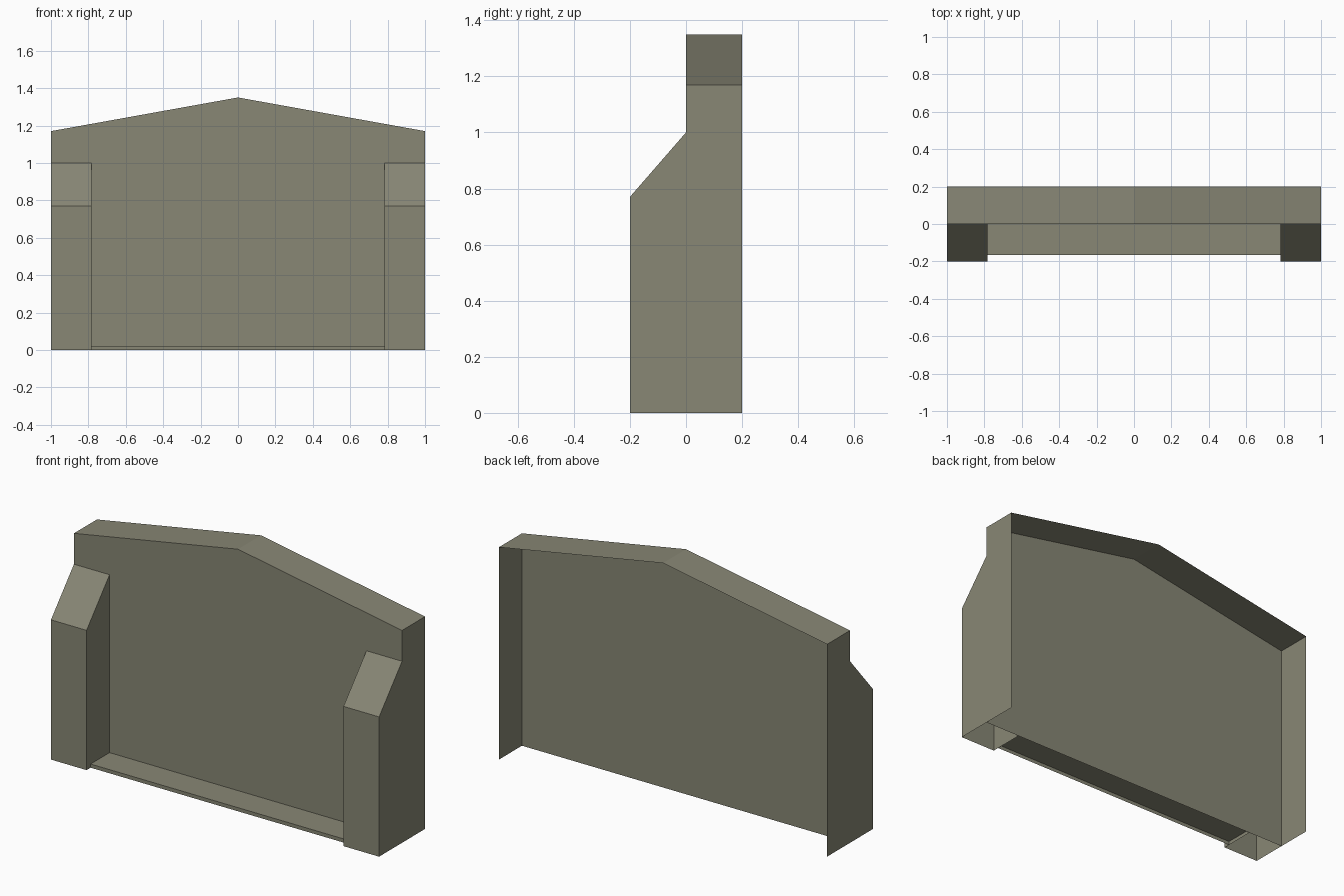
import bpy

if "Cube" in bpy.data.objects:
    bpy.data.objects.remove(bpy.data.objects["Cube"])

# One flat olive-grey stone colour
stone = bpy.data.materials.new("olive_stone")
stone.diffuse_color = (0.246, 0.242, 0.178, 1)
stone.use_nodes = True
stone.node_tree.nodes["Principled BSDF"].inputs["Base Color"].default_value = stone.diffuse_color

W, PIER = 1.0, 0.783             # half width, inner edge of the piers
FRONT, BACK = -0.2, 0.2          # depth limits, wall stands at y = 0
EAVE, PEAK = 1.17, 1.35          # top of the wall
SHOULDER, RIDGE = 0.77, 1.0      # sloped pier top
SILL_Y, SILL_Z = -0.165, 0.02


def sheet(name, polygons, mirror=False):
    """Open sheet part from a few outward-facing polygons."""
    verts, faces = [], []
    for poly in polygons:
        for p in poly:
            if p not in verts:
                verts.append(p)
        faces.append([verts.index(p) for p in poly])
    mesh = bpy.data.meshes.new(name)
    mesh.from_pydata(verts, [], faces)
    mesh.materials.append(stone)
    obj = bpy.data.objects.new(name, mesh)
    bpy.context.collection.objects.link(obj)
    if mirror:
        obj.modifiers.new("mirror", 'MIRROR').use_axis[0] = True
    return obj


# Gabled wall, open at the back
sheet("front_wall", [[(-W, 0, 0), (W, 0, 0), (W, 0, EAVE), (0, 0, PEAK), (-W, 0, EAVE)]])

# Sloping top strip
sheet("top_cap", [[(0, 0, PEAK), (W, 0, EAVE), (W, BACK, EAVE), (0, BACK, PEAK)]], True)

# End walls following the stepped side profile
profile = [(FRONT, 0), (BACK, 0), (BACK, EAVE), (0, EAVE), (0, RIDGE), (FRONT, SHOULDER)]
sheet("end_wall", [[(W, y, z) for y, z in profile]], True)

# Buttress piers: front, sloped top and inner cheek, open underneath
sheet("pier", [
    [(PIER, FRONT, 0), (W, FRONT, 0), (W, FRONT, SHOULDER), (PIER, FRONT, SHOULDER)],
    [(PIER, FRONT, SHOULDER), (W, FRONT, SHOULDER), (W, 0, RIDGE), (PIER, 0, RIDGE)],
    [(PIER, FRONT, 0), (PIER, FRONT, SHOULDER), (PIER, 0, RIDGE), (PIER, 0, 0)],
], True)

# Low sill between the piers, open underneath
sheet("sill", [
    [(-PIER, SILL_Y, 0), (PIER, SILL_Y, 0), (PIER, SILL_Y, SILL_Z), (-PIER, SILL_Y, SILL_Z)],
    [(-PIER, SILL_Y, SILL_Z), (PIER, SILL_Y, SILL_Z), (PIER, 0, SILL_Z), (-PIER, 0, SILL_Z)],
])
